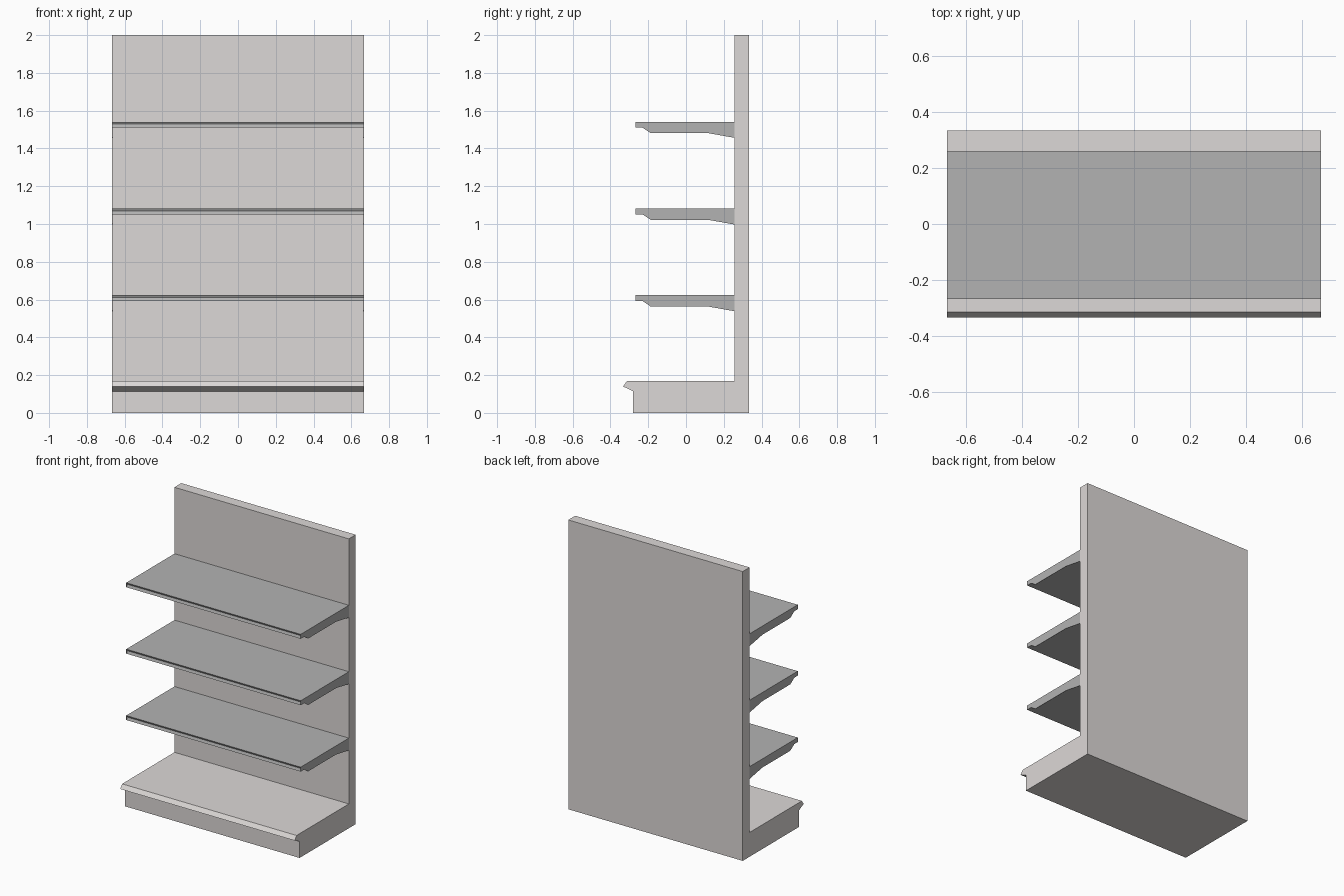
import bpy
import bmesh

if "Cube" in bpy.data.objects:
    bpy.data.objects.remove(bpy.data.objects["Cube"])

HALF = 0.667      # half width of the unit
PANEL_Y = 0.258   # front surface of the back panel


def material(name, rgb):
    m = bpy.data.materials.new(name)
    m.diffuse_color = (*rgb, 1)
    m.use_nodes = True
    m.node_tree.nodes["Principled BSDF"].inputs["Base Color"].default_value = m.diffuse_color
    return m


def extrude_profile(name, profile, x0, x1, mat):
    """Extrude a closed (y, z) profile along x."""
    bm = bmesh.new()
    face = bm.faces.new([bm.verts.new((x0, y, z)) for y, z in profile])
    out = bmesh.ops.extrude_face_region(bm, geom=[face])
    verts = [g for g in out["geom"] if isinstance(g, bmesh.types.BMVert)]
    bmesh.ops.translate(bm, verts=verts, vec=(x1 - x0, 0, 0))
    bmesh.ops.recalc_face_normals(bm, faces=bm.faces)
    mesh = bpy.data.meshes.new(name)
    bm.to_mesh(mesh)
    bm.free()
    obj = bpy.data.objects.new(name, mesh)
    bpy.context.collection.objects.link(obj)
    mesh.materials.append(mat)
    return obj


light = material("light_metal", (0.72, 0.69, 0.68))
dark = material("shelf_metal", (0.45, 0.45, 0.45))

# Base plinth with projecting nose, and back panel, as one L-shaped body
extrude_profile("base_and_back_panel", [
    (-0.280, 0), (-0.280, 0.114), (-0.333, 0.140), (-0.313, 0.168),
    (PANEL_Y, 0.168), (PANEL_Y, 2), (0.333, 2), (0.333, 0)],
    -HALF, HALF, light)

for i, top in enumerate((0.623, 1.082, 1.541), 1):
    # Shelf board with a shallow label groove in its front edge
    extrude_profile(f"shelf_{i}", [
        (-0.268, top), (-0.262, top - 0.012), (-0.268, top - 0.031),
        (PANEL_Y, top - 0.031), (PANEL_Y, top)],
        -HALF + 0.003, HALF - 0.003, dark)
    # Thin brackets closing both ends
    for side, label in ((-1, "left"), (1, "right")):
        extrude_profile(f"bracket_{label}_{i}", [
            (-0.268, top), (-0.268, top - 0.031), (-0.230, top - 0.031),
            (-0.187, top - 0.060), (0.118, top - 0.060),
            (PANEL_Y, top - 0.085), (PANEL_Y, top)],
            side * (HALF - 0.003), side * HALF, dark)
